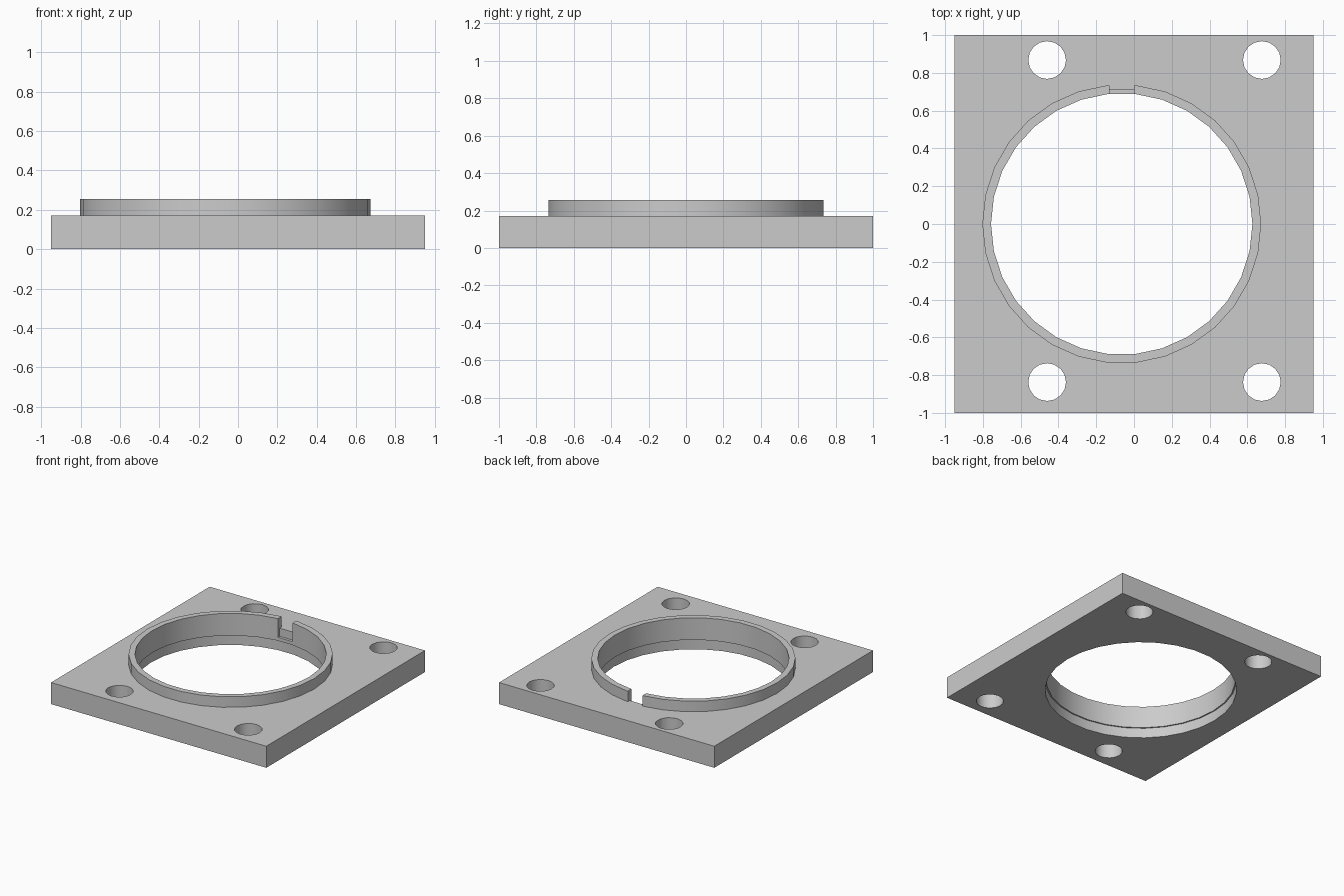
import bpy
import math

default = bpy.data.objects.get("Cube")
if default:
    bpy.data.objects.remove(default, do_unlink=True)

PLATE_TOP, COLLAR_TOP = 0.172, 0.256
BORE_X = -0.065
BORE_R, COLLAR_R, RECESS_R = 0.692, 0.738, 0.702

grey = bpy.data.materials.new("plain grey")
grey.use_nodes = True
colour = (0.6, 0.6, 0.6, 1)
grey.diffuse_color = colour
grey.node_tree.nodes["Principled BSDF"].inputs["Base Color"].default_value = colour


def box(name, x0, x1, y0, y1, z0, z1):
    bpy.ops.mesh.primitive_cube_add(
        size=1, location=((x0 + x1) / 2, (y0 + y1) / 2, (z0 + z1) / 2))
    ob = bpy.context.object
    ob.name = name
    ob.scale = (x1 - x0, y1 - y0, z1 - z0)
    bpy.ops.object.transform_apply(location=True, rotation=False, scale=True)
    return ob


def cylinder(name, x, y, radius, z0, z1, sides=30):
    # First corner lies on the x axis
    bpy.ops.mesh.primitive_cylinder_add(
        vertices=sides, radius=radius, depth=z1 - z0,
        location=(x, y, (z0 + z1) / 2), rotation=(0, 0, math.pi / 2))
    ob = bpy.context.object
    ob.name = name
    bpy.ops.object.transform_apply(location=True, rotation=True, scale=True)
    return ob


def cut(target, cutters):
    bpy.ops.object.select_all(action='DESELECT')
    target.select_set(True)
    bpy.context.view_layer.objects.active = target
    for cutter in cutters:
        mod = target.modifiers.new("cut", 'BOOLEAN')
        mod.operation = 'DIFFERENCE'
        mod.solver = 'EXACT'
        mod.object = cutter
        bpy.ops.object.modifier_apply(modifier=mod.name)
        bpy.data.objects.remove(cutter, do_unlink=True)
    target.data.materials.clear()
    target.data.materials.append(grey)
    bpy.ops.object.shade_smooth_by_angle(angle=math.radians(30))


# Square base plate: bore, wider recess underneath, bolt holes, key slot
plate = box("base_plate", -0.95, 0.95, -1, 1, 0, PLATE_TOP)
cutters = [
    cylinder("bore_cutter", BORE_X, 0, BORE_R, -0.1, 0.4),
    cylinder("recess_cutter", BORE_X, 0, RECESS_R, -0.1, 0.08),
    box("slot_cutter", -0.13, 0, 0.5, 0.71, 0.107, 0.4),
]
for x in (-0.46, 0.677):
    for y in (-0.837, 0.868):
        cutters.append(cylinder("bolt_hole_cutter", x, y, 0.1, -0.1, 0.4, 16))
cut(plate, cutters)

# Raised collar around the bore, split by the key slot
collar = cylinder("collar", BORE_X, 0, COLLAR_R, PLATE_TOP, COLLAR_TOP)
cut(collar, [
    cylinder("collar_bore_cutter", BORE_X, 0, BORE_R, -0.1, 0.4),
    box("collar_slot_cutter", -0.13, 0, 0.5, 0.9, -0.1, 0.4),
])
